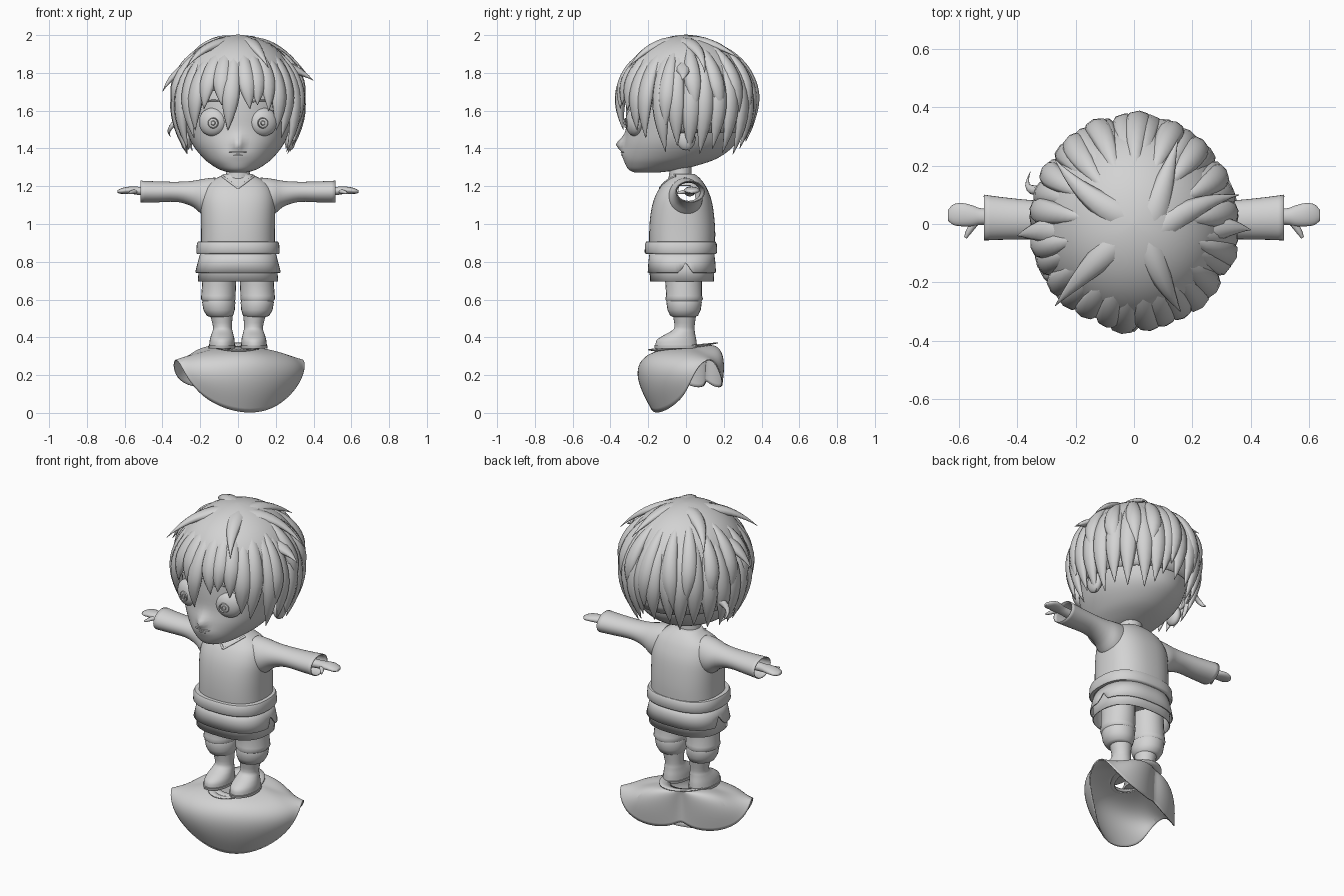
import bpy, bmesh, math, random
from mathutils import Vector, Matrix

if "Cube" in bpy.data.objects:
    bpy.data.objects.remove(bpy.data.objects["Cube"])
random.seed(4)
grey = bpy.data.materials.new("plain grey")
grey.diffuse_color = (0.65, 0.65, 0.65, 1)
grey.use_nodes = True
grey.node_tree.nodes["Principled BSDF"].inputs["Base Color"].default_value = grey.diffuse_color
HEAD = Vector((0, 0, 1.645))

def finish(name, bm, mirror=False, thick=0, sub=0, angle=50):
    bmesh.ops.recalc_face_normals(bm, faces=bm.faces)
    me = bpy.data.meshes.new(name)
    bm.to_mesh(me)
    bm.free()
    ob = bpy.data.objects.new(name, me)
    bpy.context.collection.objects.link(ob)
    me.materials.append(grey)
    if mirror:
        ob.modifiers.new("mirror", 'MIRROR')
    if sub:
        m = ob.modifiers.new("smooth", 'SUBSURF')
        m.levels = m.render_levels = sub
    if thick:
        m = ob.modifiers.new("thickness", 'SOLIDIFY')
        m.thickness, m.offset = thick, 0
    bpy.context.view_layer.objects.active = ob
    ob.select_set(True)
    bpy.ops.object.shade_smooth_by_angle(angle=math.radians(angle))
    ob.select_set(False)
    return ob

def skin(bm, rings, caps=(True, True)):
    vs = [[bm.verts.new(p) for p in r] for r in rings]
    n = len(vs[0])
    for a, b in zip(vs, vs[1:]):
        for i in range(n):
            bm.faces.new((a[i], a[(i + 1) % n], b[(i + 1) % n], b[i]))
    for cap, ring in zip(caps, (vs[0], vs[-1])):
        if cap:
            bm.faces.new(ring)

def dense(rows, k=3):
    """smooth in-between rows (Catmull-Rom)"""
    out = []
    for i in range(len(rows) - 1):
        near = [rows[max(0, min(len(rows) - 1, i + j))] for j in (-1, 0, 1, 2)]
        for t in [s / k for s in range(k)]:
            out.append(tuple(.5 * (2 * q + (r - p) * t + (2 * p - 5 * q + 4 * r - s) * t * t
                                   + (3 * q - p - 3 * r + s) * t ** 3) for p, q, r, s in zip(*near)))
    return out + [rows[-1]]

def loft(name, rows, axis='z', n=32, p=2.0, caps=(True, True), **kw):
    """rows: (height, centre a, centre b, radius a, radius b) along the axis"""
    rings = []
    for h, ca, cb, ra, rb in rows:
        ring = []
        for i in range(n):
            c, s = math.cos(2 * math.pi * i / n), math.sin(2 * math.pi * i / n)
            a = ca + ra * math.copysign(abs(c) ** (2 / p), c)
            b = cb + rb * math.copysign(abs(s) ** (2 / p), s)
            ring.append((a, b, h) if axis == 'z' else (h, a, b))
        rings.append(ring)
    bm = bmesh.new()
    skin(bm, rings, caps)
    return finish(name, bm, **kw)

def ball(name, loc, size, turn=0, **kw):
    bm = bmesh.new()
    m = Matrix.Translation(loc) @ Matrix.Rotation(turn, 4, 'Z') @ Matrix.Diagonal((*size, 1))
    bmesh.ops.create_uvsphere(bm, u_segments=24, v_segments=14, radius=1, matrix=m)
    finish(name, bm, **kw)

def strands(name, paths, shape, centre=HEAD, **kw):
    """tapered flattened tubes from (points, width, thickness), flat side away from centre"""
    bm = bmesh.new()
    for pts, w, t in paths:
        rings = []
        for i, p in enumerate(pts):
            d = (pts[min(i + 1, len(pts) - 1)] - pts[max(i - 1, 0)]).normalized()
            side = d.cross(p - centre).normalized()
            up, k = side.cross(d), shape(i / (len(pts) - 1))
            rings.append([p + side * w * k * math.cos(a) + up * t * k * math.sin(a)
                          for a in [math.pi * j / 4 for j in range(8)]])
        skin(bm, rings)
    finish(name, bm, angle=70, **kw)

def bezier(a, b, c, n=9):
    a, b, c = Vector(a), Vector(b), Vector(c)
    return [a * (1 - t) ** 2 + b * 2 * t * (1 - t) + c * t * t for t in [i / (n - 1) for i in range(n)]]

# Head: rows of (z, front y, back y, half width), with nose and lips pushed out
face = [(1.272, -.27, -.15, .04), (1.285, -.30, -.05, .09), (1.31, -.318, .06, .135), (1.35, -.33, .17, .185),
        (1.42, -.33, .26, .24), (1.5, -.318, .29, .272), (1.6, -.318, .31, .29), (1.7, -.31, .31, .295),
        (1.8, -.27, .28, .26), (1.9, -.17, .18, .17)]
head = loft("head", dense([(z, 0, (f + b) / 2, w, (b - f) / 2) for z, f, b, w in face], 4), n=72)
for v in head.data.vertices:
    if v.co.y < -.2:
        dz = v.co.z - 1.415
        v.co.y -= .042 * math.exp(-(v.co.x / .026) ** 2 - (dz / (.045 if dz > 0 else .02)) ** 2)
        v.co.y -= .010 * math.exp(-(v.co.x / .06) ** 2 - ((v.co.z - 1.37) / .025) ** 2)
ball("upper_lip", (0, -.322, 1.381), (.05, .024, .006))
ball("lower_lip", (0, -.322, 1.366), (.035, .022, .007))
ball("ear", (.275, .0, 1.45), (.03, .05, .06), mirror=True)

# Eyes with raised iris and pupil rings
ball("eye", (.135, -.272, 1.54), (.075, .045, .075), math.radians(18), mirror=True)
bm = bmesh.new()
for r in (.026, .011):
    skin(bm, [[(.132 + q * math.cos(a), y + .3 * q * math.cos(a), 1.535 + q * math.sin(a))
               for a in [math.pi * j / 12 for j in range(24)]]
              for q, y in ((r - .003, -.314), (r, -.322), (r + .003, -.314))], (False, False))
finish("iris_rings", bm, mirror=True)
strands("eyebrow", [(bezier((.05, -.315, 1.635), (.13, -.308, 1.675), (.22, -.225, 1.63)), .004, .005)],
        lambda t: .2 + math.sin(math.pi * t), mirror=True)

# Hair: a dome over the skull, with a high edge above the face
def scalp(az, phi, s=1.0):
    over = max(0, phi - math.pi / 2)
    r = (1 - .30 * over ** 2) * s if over else math.sin(phi) * s
    return HEAD + Vector((.325 * r * math.sin(az), -.345 * r * math.cos(az),
                          .335 * s * (-over if over else math.cos(phi))))

dome = []
for j in range(17):
    dome.append([])
    for az in [math.pi * i / 32 for i in range(64)]:
        front = min(1, max(0, (math.cos(az) - .1) / .4))
        phi = .03 + (math.radians(118 - 38 * front) - .03) * j / 16
        dome[-1].append(scalp(az, phi, 1.055 - .05 * phi / 1.57 + .018 * math.sin(min(phi, 1.57) * 2) ** 2))
bm = bmesh.new()
skin(bm, dome, (True, False))
finish("hair_dome", bm, thick=.008)

# Hanging locks: (azimuth from the front in degrees, tip height)
tips = [(-5, 1.50), (-17, 1.63), (-29, 1.61), (-41, 1.50), (-54, 1.46), (-67, 1.40), (-81, 1.38),
        (7, 1.61), (19, 1.63), (30, 1.60), (42, 1.50), (54, 1.46), (67, 1.39), (81, 1.42)]
tips += [(a, 1.42 + random.uniform(-.05, .04)) for a in range(95, 270, 13)]
upper = [(a, 1.56 + random.uniform(-.07, .06)) for a in range(74, 290, 21)]
locks = []
for row, s, w in ((tips, 1.0, .048), (upper, 1.03, .046)):
    for deg, z in row:
        c = (z - HEAD.z) / .335
        end = math.pi / 2 - c if c < 0 else math.acos(c)
        bend, beg = random.uniform(-.1, .1), random.uniform(.5, .75)
        locks.append(([scalp(math.radians(deg) + bend * k * k, beg + (end - beg) * k, s + .03 * k)
                       for k in [i / 13 for i in range(14)]], w, .03))
strands("hair_locks", locks, lambda t: .35 + .65 * math.sin(t / .6 * math.pi / 2) if t < .6
        else max(.03, 1 - ((t - .6) / .4) ** 1.6))

# Loose spikes whose broad roots sink into the crown
spikes = [((-.03, -.04, 1.955), (-.17, -.16, 1.975), (-.27, -.28, 1.83)),
          ((.04, -.04, 1.96), (.09, -.2, 1.97), (.16, -.30, 1.83)),
          ((-.02, .02, 1.965), (-.17, .08, 1.99), (-.27, .22, 1.86)),
          ((.06, .0, 1.96), (.10, .13, 1.99), (.15, .29, 1.87)),
          ((.05, -.05, 1.955), (.2, .08, 1.98), (.36, .10, 1.80)),
          ((.22, -.03, 1.84), (.32, -.0, 1.82), (.40, -.02, 1.76)),
          ((-.22, -.02, 1.84), (-.34, -.02, 1.82), (-.40, -.04, 1.70))]
strands("hair_spikes", [(bezier(*s, 12), .054, .032) for s in spikes]
        + [(bezier((-.31, .12, 1.55), (-.39, .1, 1.50), (-.355, .18, 1.46)), .02, .016)],
        lambda t: max(.03, 1 - t ** 1.5))

# Neck and shirt, hollow where the sleeves join
loft("neck", [(1.2, 0, -.03, .08, .07), (1.27, 0, -.03, .062, .058), (1.36, 0, -.03, .07, .065)])
shirt = loft("shirt", dense([(.84, 0, -.02, .195, .172), (.95, 0, -.02, .195, .175), (1.05, 0, -.02, .197, .168),
                             (1.13, 0, -.018, .196, .152), (1.19, 0, -.015, .178, .125), (1.225, 0, -.01, .145, .098),
                             (1.25, 0, -.01, .1, .075), (1.265, 0, -.02, .075, .065)]), n=48, p=2.4)
bm = bmesh.new()
bm.from_mesh(shirt.data)
holes = [f for f in bm.faces for c in [f.calc_center_median()]
         if abs(c.x) > .12 and c.y ** 2 + (c.z - 1.15) ** 2 < .055 ** 2]
bmesh.ops.delete(bm, geom=holes, context='FACES')
bm.to_mesh(shirt.data)
bm.free()
strands("neckline", [(bezier((.085, -.055, 1.255), (.06, -.107, 1.235), (0, -.139, 1.19)), .006, .005)],
        lambda t: 1, Vector((0, 0, 1.1)), mirror=True)

# Sleeves are open tubes; hands are mittens with a thumb
loft("sleeve", dense([(.12, -.004, 1.143, .084, .10), (.15, -.003, 1.14, .088, .101), (.19, 0, 1.144, .085, .091),
                      (.24, .007, 1.16, .07, .066), (.32, .013, 1.17, .064, .051), (.43, .018, 1.17, .069, .053),
                      (.515, .022, 1.171, .076, .056)]), axis='x', caps=(False, False), mirror=True, thick=.005)
loft("hand", dense([(.44, .02, 1.172, .03, .026), (.52, .025, 1.175, .028, .022), (.555, .028, 1.178, .036, .020),
                    (.59, .032, 1.178, .040, .018), (.62, .032, 1.174, .035, .014), (.638, .03, 1.172, .018, .007)]),
     axis='x', n=20, mirror=True, angle=70)
strands("thumb", [(bezier((.535, .015, 1.175), (.56, -.01, 1.17), (.578, -.047, 1.163)), .013, .012)],
        lambda t: 1 - .6 * t ** 3, Vector((.55, 0, 0)), mirror=True)

# Belt and two-layer tunic hem with wedge-shaped side slits
loft("belt", [(.84, 0, -.027, .195, .165), (.842, 0, -.027, .217, .186), (.85, 0, -.027, .221, .192),
              (.895, 0, -.027, .218, .190), (.906, 0, -.027, .213, .184), (.908, 0, -.027, .195, .165)], n=48, p=2.5)
loft("under_skirt", [(.84, 0, -.022, .19, .162), (.77, 0, -.022, .204, .168), (.695, 0, -.022, .210, .166)],
     n=48, p=2.5, caps=(True, False), thick=.006)
skirt = loft("over_skirt", [(.85, 0, -.022, .196, .168), (.80, 0, -.022, .209, .174), (.742, 0, -.022, .224, .178)],
             n=96, p=2.5, caps=(False, False), thick=.006)
for v in skirt.data.vertices:
    off = abs(v.co.y) / .035
    if v.co.z < .75 and off < 1:
        v.co.z += .055 * (1 - off)
        v.co.x *= 1 - .06 * (1 - off)

# Trousers, leg wraps and boots
loft("trouser_leg", [(.76, .098, -.015, .088, .1), (.68, .1, -.012, .090, .097), (.62, .104, -.01, .091, .095),
                     (.603, .104, -.01, .092, .1), (.588, .103, -.01, .082, .09)], n=24, mirror=True)
loft("leg_wrap", [(.6, .102, -.01, .083, .09), (.585, .102, -.01, .088, .094), (.545, .1, -.01, .083, .088),
                  (.515, .096, -.01, .07, .074), (.508, .094, -.01, .055, .058)], n=24, mirror=True)
loft("boot", dense([(.355, .085, -.052, .068, .11), (.385, .084, -.05, .066, .105), (.41, .083, -.035, .06, .085),
                    (.43, .082, -.018, .054, .065), (.455, .082, -.008, .05, .053), (.52, .088, -.008, .06, .062)]),
     n=24, mirror=True)
loft("sole", [(.342, .085, -.052, .07, .113), (.357, .085, -.052, .072, .117)], n=24, mirror=True)

# Short cape under the feet, turned a little: per angle, bulge point and hem point
drape = [(0, (0, -.35, .30), (0, -.17, -.004)), (28, (.17, -.32, .29), (.13, -.15, .018)),
         (50, (.31, -.25, .29), (.25, -.11, .085)), (72, (.34, -.15, .31), (.33, -.10, .185)),
         (86, (.29, -.06, .31), (.36, -.06, .27)), (95, (.26, 0, .30), (.36, 0, .29)),
         (108, (.26, .06, .33), (.355, .04, .24)), (130, (.26, .14, .37), (.3, .09, .165)),
         (150, (.17, .18, .38), (.18, .13, .13)), (168, (.05, .16, .37), (.05, .13, .14)),
         (180, (0, .10, .35), (0, .11, .18))]
cols = []
for i, (deg, m, h) in enumerate(drape + drape[-2:0:-1]):
    a, flip = math.radians(deg), -1 if i >= len(drape) else 1
    col = bezier((.11 * math.sin(a), -.13 * math.cos(a), .345 - .012 * math.cos(a)), m, h, 7)
    cols.append([Matrix.Rotation(math.radians(22), 3, 'Z') @ Vector((p.x * flip, p.y, p.z)) for p in col])
bm = bmesh.new()
skin(bm, [[c[k] for c in cols] for k in range(7)], (False, False))
finish("cape", bm, thick=.006, sub=2)

# Flat cape collar, rising toward the back
bm = bmesh.new()
skin(bm, [[(r * .135 * math.sin(a), -.015 - r * .185 * math.cos(a), z - .018 * math.cos(a))
           for a in [math.pi * j / 20 for j in range(40)]]
          for r, z in ((.6, .335), (.8, .346), (1, .353))], (False, False))
finish("cape_collar", bm, thick=.006)
